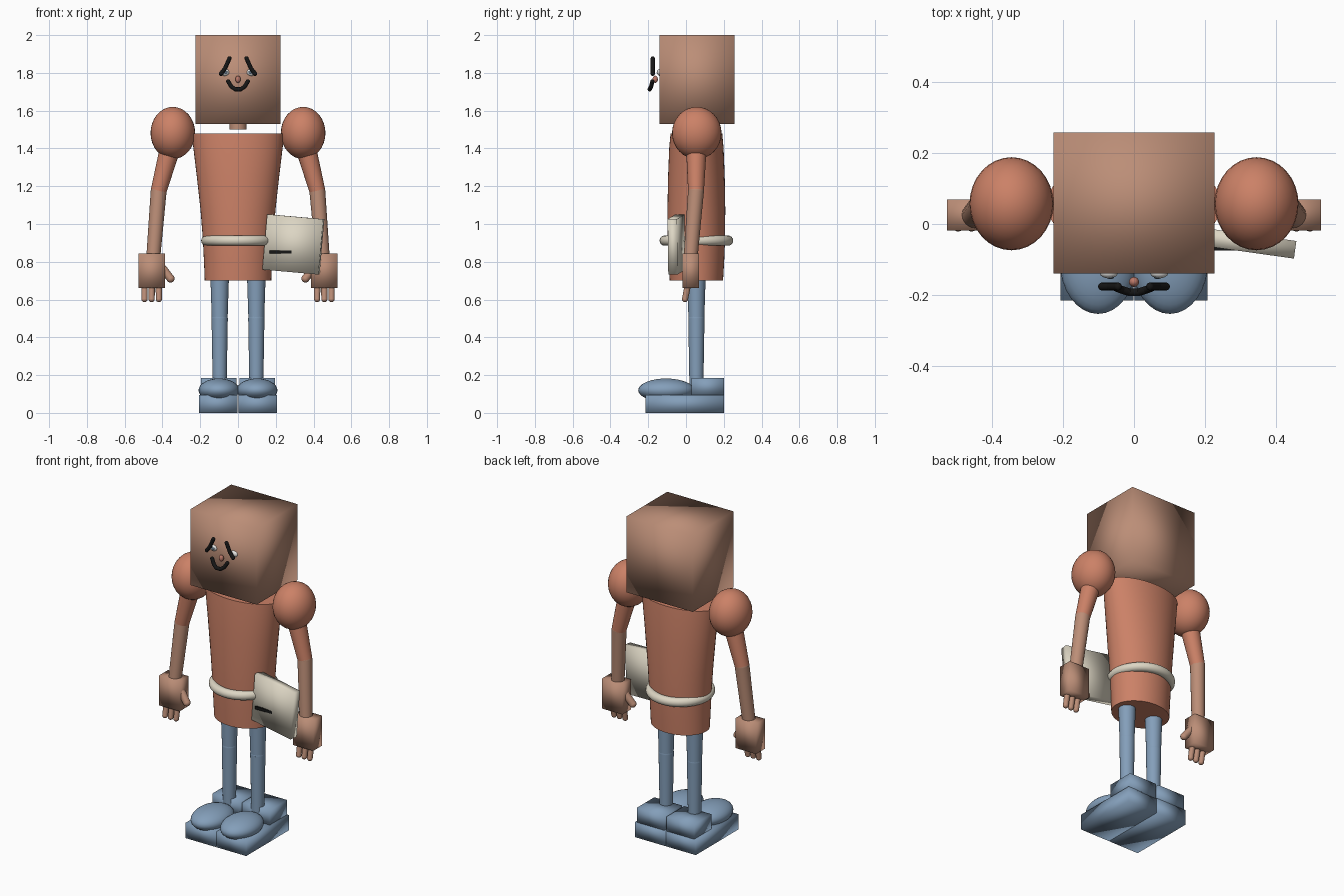
import bpy, bmesh, math
from mathutils import Vector, Matrix

if "Cube" in bpy.data.objects:
    bpy.data.objects.remove(bpy.data.objects["Cube"])


def material(name, rgb):
    m = bpy.data.materials.new(name)
    m.diffuse_color = (*rgb, 1)
    m.use_nodes = True
    m.node_tree.nodes["Principled BSDF"].inputs["Base Color"].default_value = m.diffuse_color
    return m


SKIN = material("skin", (0.50, 0.27, 0.185))
SHIRT = material("terracotta", (0.60, 0.22, 0.135))
BLUE = material("denim_blue", (0.23, 0.345, 0.49))
CREAM = material("cream", (0.72, 0.67, 0.55))
BLACK = material("black", (0.008, 0.008, 0.008))
WHITE = material("eye_white", (0.8, 0.8, 0.78))
PUPIL = material("pupil_grey", (0.12, 0.17, 0.22))
PINK = material("nose_pink", (0.50, 0.19, 0.14))


def finish(name, bm, mat, soft=False):
    """Turn a bmesh into a shaded object; soft keeps no sharp edges."""
    bmesh.ops.recalc_face_normals(bm, faces=bm.faces)
    me = bpy.data.meshes.new(name)
    bm.to_mesh(me)
    bm.free()
    me.materials.append(mat)
    ob = bpy.data.objects.new(name, me)
    bpy.context.collection.objects.link(ob)
    bpy.ops.object.select_all(action='DESELECT')
    ob.select_set(True)
    bpy.context.view_layer.objects.active = ob
    if soft:
        bpy.ops.object.shade_smooth()
    else:
        bpy.ops.object.shade_smooth_by_angle(angle=math.radians(40))
    return ob


def box(name, mat, lo, hi, soft=True):
    lo, hi = Vector(lo), Vector(hi)
    bm = bmesh.new()
    bmesh.ops.create_cube(bm, size=1)
    size = hi - lo
    bmesh.ops.transform(bm, verts=bm.verts, matrix=Matrix.Translation((lo + hi) / 2)
                        @ Matrix.Diagonal((*size, 1)))
    return finish(name, bm, mat, soft)


def ball(name, mat, center, radii):
    bm = bmesh.new()
    bmesh.ops.create_uvsphere(bm, u_segments=32, v_segments=16, radius=1)
    bmesh.ops.transform(bm, verts=bm.verts, matrix=Matrix.Translation(center)
                        @ Matrix.Diagonal((*radii, 1)))
    return finish(name, bm, mat, True)


def limb(name, mat, a, b, ra, rb, segments=24):
    """Tapered round bar from a to b."""
    a, b = Vector(a), Vector(b)
    bm = bmesh.new()
    bmesh.ops.create_cone(bm, cap_ends=True, segments=segments, radius1=ra,
                          radius2=rb, depth=(b - a).length)
    turn = (b - a).to_track_quat('Z', 'Y').to_matrix().to_4x4()
    bmesh.ops.transform(bm, verts=bm.verts,
                        matrix=Matrix.Translation((a + b) / 2) @ turn)
    return finish(name, bm, mat)


def loft(name, mat, rings, cy, n=48):
    """Stack of ellipses (z, rx, ry)."""
    bm = bmesh.new()
    loops = [[bm.verts.new((rx * math.cos(math.tau * i / n),
                            cy + ry * math.sin(math.tau * i / n), z))
              for i in range(n)] for z, rx, ry in rings]
    for low, high in zip(loops, loops[1:]):
        for i in range(n):
            j = (i + 1) % n
            bm.faces.new((low[i], low[j], high[j], high[i]))
    bm.faces.new(loops[0])
    bm.faces.new(loops[-1])
    return finish(name, bm, mat)


def stroke(name, mat, points, r):
    """Round bars with ball joints along a path."""
    for i, (a, b) in enumerate(zip(points, points[1:])):
        limb(f"{name}_bar_{i}", mat, a, b, r, r, 12)
    for i, p in enumerate(points):
        ball(f"{name}_joint_{i}", mat, p, (r, r, r))


CY = 0.055  # depth of the body axis

# Head, neck and torso
box("head", SKIN, (-0.226, -0.14, 1.53), (0.226, 0.257, 2.0))
limb("neck", SKIN, (0, CY, 1.50), (0, CY, 1.56), 0.046, 0.046)
loft("torso", SHIRT, [(0.70, 0.176, 0.141), (0.80, 0.180, 0.147), (0.92, 0.186, 0.152),
                      (1.08, 0.199, 0.153), (1.25, 0.218, 0.150), (1.40, 0.236, 0.144),
                      (1.48, 0.246, 0.137)], CY)

# Belt
bpy.ops.mesh.primitive_torus_add(location=(0, CY, 0.912), major_radius=0.168,
                                 minor_radius=0.027, major_segments=48, minor_segments=16)
belt = bpy.context.object
belt.name = "belt"
belt.data.materials.append(CREAM)
bpy.ops.object.shade_smooth()

# Tilted pouch and its dark clasp
pouch = box("pouch", CREAM, (-0.15, -0.025, -0.147), (0.15, 0.025, 0.147))
pouch.location = (0.293, -0.05, 0.892)
pouch.rotation_euler = (0, math.radians(5), math.radians(-8))
box("pouch_clasp", BLACK, (0.168, -0.074, 0.844), (0.287, -0.064, 0.861), False)

# Face: mouth and nose
stroke("mouth", BLACK, [(-0.052, -0.178, 1.755), (-0.035, -0.185, 1.727),
                        (-0.014, -0.192, 1.713), (0.014, -0.192, 1.713),
                        (0.035, -0.185, 1.727), (0.052, -0.178, 1.755)], 0.011)
ball("nose", PINK, (0, -0.163, 1.766), (0.014, 0.014, 0.019))

for side, s in (("left", -1), ("right", 1)):
    # Eye and brow
    ball(f"{side}_eye", WHITE, (s * 0.071, -0.138, 1.803), (0.025, 0.015, 0.019))
    ball(f"{side}_pupil", PUPIL, (s * 0.066, -0.149, 1.803), (0.010, 0.006, 0.010))
    stroke(f"{side}_brow", BLACK, [(s * 0.045, -0.176, 1.877), (s * 0.068, -0.176, 1.825),
                                   (s * 0.09, -0.176, 1.795)], 0.011)

    # Arm
    elbow, wrist = (s * 0.420, 0.053, 1.175), (s * 0.448, 0.025, 0.83)
    ball(f"{side}_shoulder", SHIRT, (s * 0.345, 0.057, 1.482), (0.118, 0.131, 0.138))
    limb(f"{side}_upper_arm", SHIRT, (s * 0.352, CY, 1.43), elbow, 0.056, 0.042)
    ball(f"{side}_elbow", SKIN, elbow, (0.042, 0.042, 0.042))
    limb(f"{side}_forearm", SKIN, elbow, wrist, 0.042, 0.037)

    # Hand with fingers and thumb
    xs = sorted((s * 0.387, s * 0.527))
    box(f"{side}_hand", SKIN, (xs[0], -0.018, 0.66), (xs[1], 0.069, 0.845))
    for i in range(3):
        x = s * (0.419 + 0.038 * i)
        limb(f"{side}_finger_{i}", SKIN, (x, 0.01, 0.68), (x, -0.005, 0.602), 0.017, 0.016, 16)
        ball(f"{side}_fingertip_{i}", SKIN, (x, -0.005, 0.602), (0.016, 0.016, 0.016))
    thumb = (s * 0.357, 0.01, 0.711)
    limb(f"{side}_thumb", SKIN, (s * 0.400, 0.02, 0.765), thumb, 0.023, 0.021, 16)
    ball(f"{side}_thumb_tip", SKIN, thumb, (0.021, 0.021, 0.021))

    # Leg
    x = s * 0.097
    limb(f"{side}_thigh", BLUE, (x, CY, 0.78), (x, CY, 0.50), 0.051, 0.042)
    ball(f"{side}_knee", BLUE, (x, CY, 0.50), (0.043, 0.043, 0.043))
    limb(f"{side}_shin", BLUE, (x, CY, 0.50), (x, CY, 0.09), 0.043, 0.036)

    # Shoe: sole, heel block and round toe
    xs = sorted((s * 0.002, s * 0.207))
    box(f"{side}_sole", BLUE, (xs[0], -0.215, 0), (xs[1], 0.2, 0.095))
    xs = sorted((s * 0.008, s * 0.196))
    box(f"{side}_heel", BLUE, (xs[0], 0.03, 0.09), (xs[1], 0.2, 0.185))
    ball(f"{side}_toe", BLUE, (s * 0.101, -0.105, 0.12), (0.108, 0.148, 0.062))
